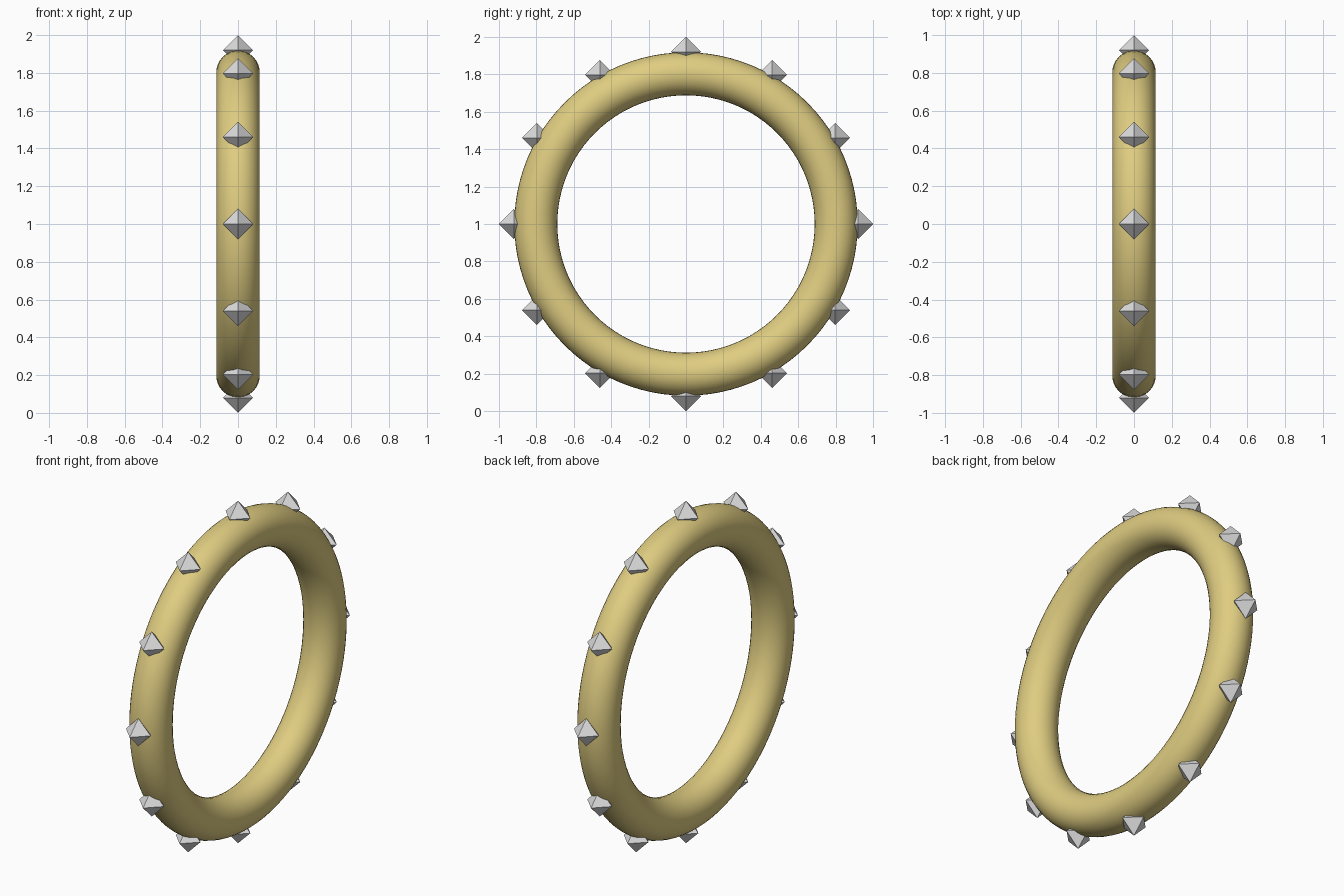
import bpy, bmesh, math
from mathutils import Vector

cube = bpy.data.objects.get("Cube")
if cube:
    bpy.data.objects.remove(cube, do_unlink=True)

CENTRE = Vector((0, 0, 1))
RING_RADIUS, TUBE_RADIUS = 0.803, 0.115
STUD_COUNT, STUD_ORBIT, STUD_RADIUS = 12, 0.92, 0.08


def make_material(name, colour, roughness):
    mat = bpy.data.materials.new(name)
    mat.use_nodes = True
    mat.diffuse_color = colour
    bsdf = mat.node_tree.nodes["Principled BSDF"]
    bsdf.inputs["Base Color"].default_value = colour
    bsdf.inputs["Roughness"].default_value = roughness
    return mat


gold = make_material("pale gold", (0.74, 0.61, 0.22, 1), 0.5)
silver = make_material("silver grey", (0.72, 0.72, 0.73, 1), 0.5)

# Ring, standing upright in the YZ plane
bpy.ops.mesh.primitive_torus_add(
    major_radius=RING_RADIUS, minor_radius=TUBE_RADIUS,
    major_segments=96, minor_segments=32,
    location=CENTRE, rotation=(0, math.pi / 2, 0))
ring = bpy.context.object
ring.name = "ring"
ring.data.materials.append(gold)
bpy.ops.object.shade_smooth()

# One eight-sided stud mesh, shared by all studs
stud_mesh = bpy.data.meshes.new("stud")
bm = bmesh.new()
for sign in (1, -1):
    bmesh.ops.create_cone(bm, segments=4, radius1=STUD_RADIUS, radius2=0,
                          depth=STUD_RADIUS, cap_ends=False)
    new = [v for v in bm.verts if not v.tag]
    for v in new:
        v.co.z = sign * (v.co.z + STUD_RADIUS / 2)
        v.tag = True
bmesh.ops.remove_doubles(bm, verts=bm.verts, dist=0.001)
# Put the corners exactly on the x and y axes
for v in bm.verts:
    if abs(v.co.x) > 0.01 and abs(v.co.y) > 0.01:
        v.co.xy = Vector((v.co.x - v.co.y, v.co.x + v.co.y)) / math.sqrt(2)
bmesh.ops.recalc_face_normals(bm, faces=bm.faces)
bm.to_mesh(stud_mesh)
bm.free()
stud_mesh.materials.append(silver)

# Studs around the outer rim, all kept upright
for i in range(STUD_COUNT):
    angle = math.tau * i / STUD_COUNT
    stud = bpy.data.objects.new(f"stud_{i + 1}", stud_mesh)
    stud.location = CENTRE + STUD_ORBIT * Vector((0, math.cos(angle), math.sin(angle)))
    bpy.context.collection.objects.link(stud)
